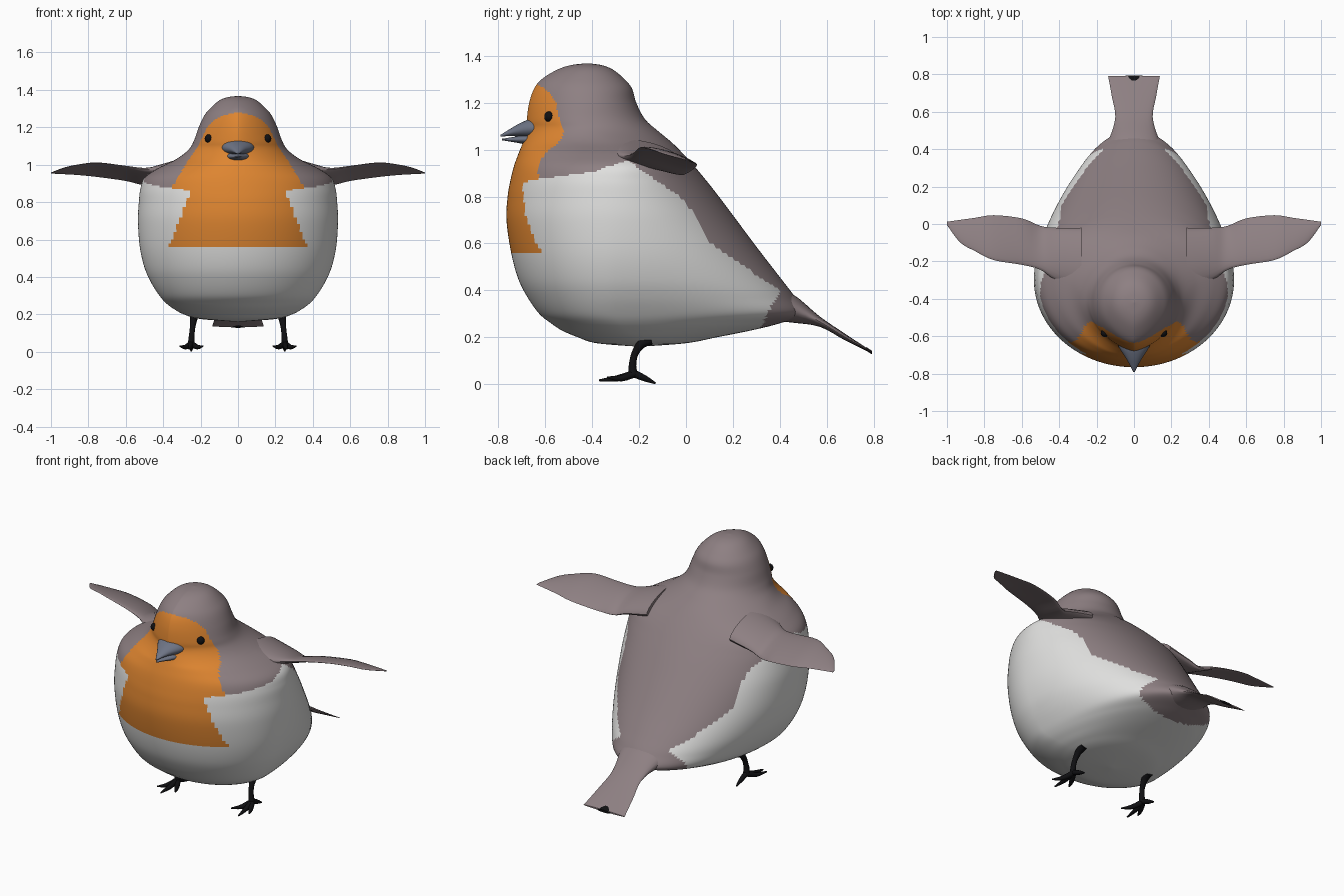
import bpy, bmesh, math
from mathutils import Vector

if "Cube" in bpy.data.objects:
    bpy.data.objects.remove(bpy.data.objects["Cube"])


def colour(name, r, g, b):
    m = bpy.data.materials.new(name)
    m.diffuse_color = (r, g, b, 1)
    m.use_nodes = True
    m.node_tree.nodes["Principled BSDF"].inputs["Base Color"].default_value = m.diffuse_color
    return m


GREY = colour("warm grey feathers", 0.27, 0.215, 0.225)
ORANGE = colour("orange breast", 0.73, 0.235, 0.03)
WHITE = colour("white belly", 0.74, 0.74, 0.73)
BLACK = colour("black", 0.005, 0.005, 0.006)
SLATE = colour("slate beak", 0.155, 0.175, 0.235)


def loft(name, strands, mats, rule=None, mirror=False):
    """Skin each list of rings, close its ends, and colour faces by a rule."""
    bm = bmesh.new()
    for rings in strands:
        vs = [[bm.verts.new(p) for p in ring] for ring in rings]
        n = len(vs[0])
        for a, b in zip(vs, vs[1:]):
            for i in range(n):
                j = (i + 1) % n
                bm.faces.new((a[i], a[j], b[j], b[i]))
        bm.faces.new(vs[0])
        bm.faces.new(vs[-1])
    bmesh.ops.remove_doubles(bm, verts=bm.verts, dist=1e-5)
    bmesh.ops.recalc_face_normals(bm, faces=bm.faces)
    for f in bm.faces:
        f.smooth = True
        if rule:
            f.material_index = rule(f.calc_center_median())
    me = bpy.data.meshes.new(name)
    bm.to_mesh(me)
    bm.free()
    me.set_sharp_from_angle(angle=math.radians(50))
    for m in mats:
        me.materials.append(m)
    ob = bpy.data.objects.new(name, me)
    bpy.context.collection.objects.link(ob)
    if mirror:
        ob.modifiers.new("mirror", 'MIRROR').use_mirror_merge = False
    return ob


def spline(rows, steps):
    """Smooth interpolation through rows of numbers."""
    out = []
    for i in range(len(rows) - 1):
        p0, p1 = rows[max(i - 1, 0)], rows[i]
        p2, p3 = rows[i + 1], rows[min(i + 2, len(rows) - 1)]
        for k in range(steps):
            t = k / steps
            out.append([0.5 * (2 * b + (c - a) * t + (2 * a - 5 * b + 4 * c - d) * t * t
                               + (3 * b - a - 3 * c + d) * t ** 3)
                        for a, b, c, d in zip(p0, p1, p2, p3)])
    return out + [list(rows[-1])]


def lerp(table, v):
    for (a, fa), (b, fb) in zip(table, table[1:]):
        if v <= b:
            return fa + (fb - fa) * max(0, (v - a) / (b - a))
    return table[-1][1]


def angles(n):
    return [2 * math.pi * i / n for i in range(n)]


# Body and head: level slices (z, front y, back y, half width, y of widest point)
SLICES = [(.16, -.2, -.2, 0, -.2), (.175, -.38, 0, .2, -.2), (.2, -.46, .13, .29, -.22),
          (.23, -.53, .28, .345, -.25), (.26, -.575, .40, .385, -.28), (.3, -.625, .50, .42, -.3),
          (.37, -.675, .465, .465, -.3), (.45, -.715, .405, .5, -.3), (.56, -.745, .32, .525, -.3),
          (.7, -.765, .215, .535, -.3), (.8, -.76, .14, .53, -.3), (.87, -.748, .085, .522, -.3),
          (.93, -.733, .035, .5, -.29), (.98, -.715, -.01, .43, -.29), (1.03, -.695, -.06, .33, -.33),
          (1.08, -.678, -.12, .265, -.39), (1.13, -.678, -.175, .235, -.42), (1.2, -.668, -.212, .21, -.42),
          (1.26, -.647, -.23, .182, -.42), (1.3, -.615, -.262, .15, -.42), (1.34, -.55, -.31, .105, -.42),
          (1.36, -.49, -.36, .06, -.42), (1.368, -.42, -.42, 0, -.42)]


def slice_ring(row):
    z, yf, yb, w, yw = row
    p = 1 + 0.4 * min(1, max(0, (z - 1.0) / 0.1))   # the face tapers to the beak
    ring = []
    for t in angles(160):
        s, c = math.sin(t), math.cos(t)
        wide = abs(c) ** (p if s < 0 else 1)
        y = yw + s * (yb - yw if s > 0 else yw - yf)
        ring.append((math.copysign(wide * w, c), y, z))
    return ring


BIB = [(.56, .37), (.865, .25), (.866, .36), (1.0, .28), (1.1, .212), (1.2, .165),
       (1.24, .125), (1.265, .075), (1.28, 0)]
FLANK = [(-.66, .87), (-.4, .905), (-.25, .955), (0, .78), (.1, .6), (.4, .4)]


def body_rule(c):
    if c.y < -.42 and .56 < c.z < 1.28 and abs(c.x) < lerp(BIB, c.z):
        return 1
    if c.z < lerp(FLANK, c.y) and c.y < .33 + (c.z - .26) * .5:
        return 2
    return 0


loft("body", [[slice_ring(r) for r in spline(SLICES, 7)]], [GREY, ORANGE, WHITE], body_rule)


def oval(y, z, rx, rz, n=24):
    return [(rx * math.cos(t), y, z + rz * math.sin(t)) for t in angles(n)]


# Tail, flaring to a thin square end, with a dark tip mark
TAIL = [(.34, .345, .19, .07), (.45, .325, .135, .062), (.57, .267, .1, .022),
        (.68, .2, .118, .014), (.79, .137, .138, .005)]
loft("tail", [[oval(*r) for r in spline(TAIL, 4)]], [GREY])
loft("tail_mark", [[oval(.768, .151, .015, .008), oval(.78, .143, .036, .008),
                    oval(.793, .135, .045, .007)]], [BLACK])

# Open beak
UPPER = [(-.6, 1.095, .105, .045), (-.66, 1.09, .08, .042), (-.71, 1.083, .048, .028),
         (-.75, 1.073, .025, .015), (-.79, 1.059, .004, .004)]
LOWER = [(-.6, 1.045, .085, .028), (-.67, 1.044, .062, .024), (-.73, 1.043, .03, .012),
         (-.785, 1.043, .004, .003)]
loft("beak", [[oval(*r) for r in spline(UPPER, 3)], [oval(*r) for r in spline(LOWER, 3)]], [SLATE])

# Eyes: small beads set in the head surface
eye = [[(.155 + .023 * math.sin(a) * math.cos(t), -.583 + .021 * math.sin(a) * math.sin(t),
         1.14 + .023 * math.cos(a)) for t in angles(20)]
       for a in [math.pi * i / 10 for i in range(11)]]
loft("eyes", [eye], [BLACK], mirror=True)

# Wings: (x, leading y, trailing y, leading z, trailing z, thickness)
WING = [(.28, -.36, -.02, 1.0, .95, .05), (.42, -.3, -.02, .975, .92, .035),
        (.5, -.245, -.01, .975, .895, .022), (.6, -.218, .03, .99, .915, .014),
        (.75, -.193, .047, 1.01, .935, .01), (.85, -.145, .033, 1.0, .945, .008),
        (.93, -.098, .022, .983, .95, .006), (1.0, -.005, .012, .957, .953, .002)]


def wing_ring(row):
    x, y0, y1, z0, z1, th = row
    ring = []
    for t in angles(24):
        u = (1 + math.cos(t)) / 2
        arch = .3 * (y1 - y0) * u * (1 - u) * .5
        ring.append((x, y0 + (y1 - y0) * u, z0 + (z1 - z0) * u + arch + th * math.sin(t)))
    return ring


loft("wings", [[wing_ring(r) for r in spline(WING, 4)]], [GREY], mirror=True)


# Legs and toes: tapered tubes (x, y, z, radius)
def tube(rows):
    rows = spline(rows, 3)
    pts = [Vector(r[:3]) for r in rows]
    rings = []
    for i, p in enumerate(pts):
        d = pts[min(i + 1, len(pts) - 1)] - pts[max(i - 1, 0)]
        side = d.cross(Vector((1, 0, 0))).normalized()
        other = d.cross(side).normalized()
        rings.append([p + rows[i][3] * (side * math.cos(t) + other * math.sin(t)) for t in angles(10)])
    return rings


def toe(x, y, z):
    return tube([(.25, -.22, .045, .016), (.25 + (x - .25) * .5, (y - .22) / 2, .025, .013),
                 (x, y, z, .004)])


leg = tube([(.235, -.15, .19, .022), (.238, -.19, .172, .02), (.243, -.218, .13, .015),
            (.248, -.228, .08, .016), (.25, -.225, .04, .02)])
loft("legs", [leg, toe(.262, -.37, .017), toe(.31, -.335, .03), toe(.188, -.335, .03),
              toe(.25, -.13, .004)], [BLACK], mirror=True)
